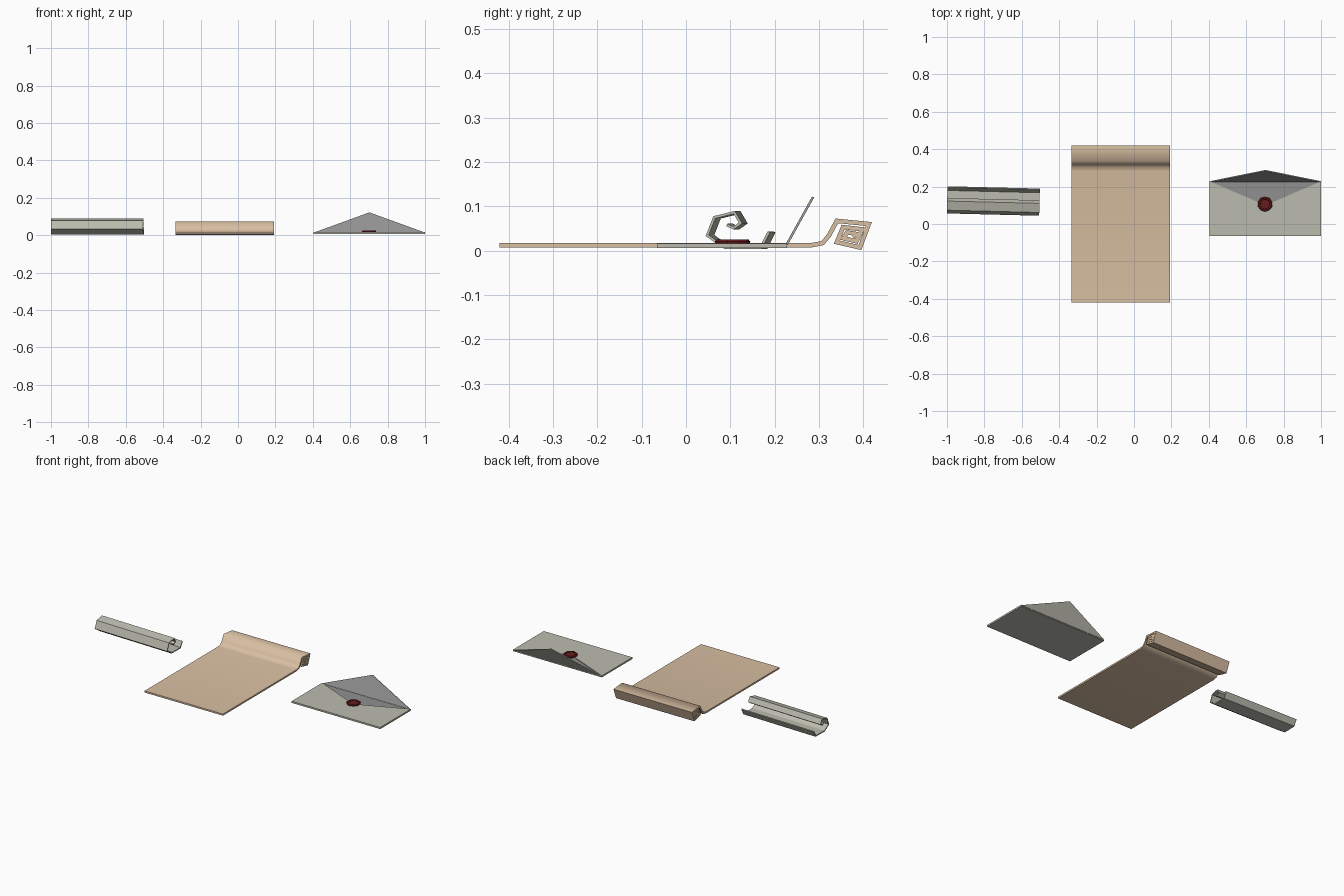
import bpy, bmesh, math
from mathutils import Vector, Matrix

if "Cube" in bpy.data.objects:
    bpy.data.objects.remove(bpy.data.objects["Cube"])


def mat(name, rgb):
    m = bpy.data.materials.new(name)
    m.diffuse_color = (*rgb, 1)
    m.use_nodes = True
    m.node_tree.nodes["Principled BSDF"].inputs["Base Color"].default_value = m.diffuse_color
    return m


PARCH = mat("parchment", (0.69, 0.52, 0.36))
PAPER = mat("paper", (0.50, 0.50, 0.43))
LINING = mat("lining", (0.28, 0.28, 0.28))
WAX = mat("wax", (0.13, 0.012, 0.012))


def make(name, verts, faces, mats):
    me = bpy.data.meshes.new(name)
    me.from_pydata([tuple(v) for v in verts], [], faces)
    bm = bmesh.new()
    bm.from_mesh(me)
    bmesh.ops.recalc_face_normals(bm, faces=bm.faces[:])
    bm.to_mesh(me)
    bm.free()
    for m in mats:
        me.materials.append(m)
    ob = bpy.data.objects.new(name, me)
    bpy.context.collection.objects.link(ob)
    return ob


def smooth(ob, deg):
    bpy.ops.object.select_all(action='DESELECT')
    ob.select_set(True)
    bpy.context.view_layer.objects.active = ob
    bpy.ops.object.shade_smooth_by_angle(angle=math.radians(deg))


def prism(name, pts, offset, mats):
    """Flat polygon swept along an offset vector."""
    n = len(pts)
    a = [Vector(p) for p in pts]
    b = [p + Vector(offset) for p in a]
    faces = [list(range(n)), list(range(n, 2 * n))]
    faces += [[i, (i + 1) % n, n + (i + 1) % n, n + i] for i in range(n)]
    return make(name, a + b, faces, mats)


def rolled_sheet(name, path, thick, x0, x1, m):
    """Sheet whose (y, z) centre line is thickened with mitred corners."""
    p = [Vector(q) for q in path]
    left, right = [], []
    for i, q in enumerate(p):
        d0 = (q - p[i - 1]).normalized() if i else (p[1] - q).normalized()
        d1 = (p[i + 1] - q).normalized() if i < len(p) - 1 else d0
        n0, n1 = Vector((-d0.y, d0.x)), Vector((-d1.y, d1.x))
        mid = (n0 + n1).normalized()
        off = mid * (thick / 2 / max(mid.dot(n0), 0.5))
        left.append(q + off)
        right.append(q - off)
    k = len(p)
    verts = [(x, q.x, q.y) for x in (x0, x1) for q in left + right]
    L = lambda e, i: e * 2 * k + i
    R = lambda e, i: e * 2 * k + k + i
    faces = []
    for i in range(k - 1):
        faces.append([L(0, i), L(0, i + 1), L(1, i + 1), L(1, i)])
        faces.append([R(0, i), R(0, i + 1), R(1, i + 1), R(1, i)])
        for e in (0, 1):
            faces.append([L(e, i), L(e, i + 1), R(e, i + 1), R(e, i)])
    for i in (0, k - 1):
        faces.append([L(0, i), R(0, i), R(1, i), L(1, i)])
    return make(name, verts, faces, [m])


# parchment with a squared spiral roll at the back edge
parchment = rolled_sheet("parchment_sheet", [
    (-0.42, 0.012), (0.282, 0.012), (0.308, 0.017), (0.322, 0.034), (0.340, 0.067),
    (0.412, 0.060), (0.392, 0.007), (0.340, 0.019), (0.354, 0.053), (0.397, 0.048),
    (0.384, 0.021), (0.355, 0.028), (0.363, 0.041), (0.384, 0.038), (0.376, 0.031)],
    0.010, -0.333, 0.193, PARCH)
smooth(parchment, 80)

# small half-open scroll, turned slightly
scroll = rolled_sheet("small_scroll", [
    (0.068, 0.042), (0.050, 0.007), (-0.032, 0.007), (-0.071, 0.034), (-0.055, 0.075),
    (-0.010, 0.086), (0.004, 0.062), (-0.012, 0.051), (-0.027, 0.058)],
    0.006, -0.247, 0.247, PAPER)
scroll.matrix_world = Matrix.Translation((-0.752, 0.125, 0)) @ Matrix.Rotation(-0.025, 4, 'Z')

# envelope: lined back sheet, pocket with V opening, raised flap
X0, X1, Y0, Y1, XC = 0.405, 1.0, -0.065, 0.228, 0.7025
back = prism("envelope_back", [(X0, Y0, 0.006), (X1, Y0, 0.006), (X1, Y1, 0.006), (X0, Y1, 0.006)],
             (0, 0, 0.005), [PAPER, LINING])
for f in back.data.polygons:
    if f.normal.z > 0.9:
        f.material_index = 1
prism("envelope_pocket", [(X0, Y0, 0.011), (X1, Y0, 0.011), (X1, Y1, 0.011),
                          (XC, 0.10, 0.011), (X0, Y1, 0.011)], (0, 0, 0.005), [PAPER])
flap = prism("envelope_flap", [(X0, Y1 - 0.004, 0.014), (X1, Y1 - 0.004, 0.014), (XC, 0.284, 0.122)],
             (0, 0.005, -0.002), [PAPER, LINING])
for f in flap.data.polygons:
    if f.normal.y < -0.7:
        f.material_index = 1

# wax seal: raised rim with a sunken centre
N = 10
rings = [(0.039, 0.014), (0.041, 0.020), (0.037, 0.025), (0.029, 0.025), (0.027, 0.022)]
verts = []
for r, z in rings:
    for i in range(N):
        a = 2 * math.pi * (i + 0.5) / N
        s = r * (1.0 if i % 2 else 0.95)
        verts.append((XC - 0.002 + s * math.cos(a), 0.106 + s * math.sin(a), z))
faces = [[k * N + i, k * N + (i + 1) % N, (k + 1) * N + (i + 1) % N, (k + 1) * N + i]
         for k in range(len(rings) - 1) for i in range(N)]
faces += [list(range(N)), list(range((len(rings) - 1) * N, len(rings) * N))]
make("wax_seal", verts, faces, [WAX])
